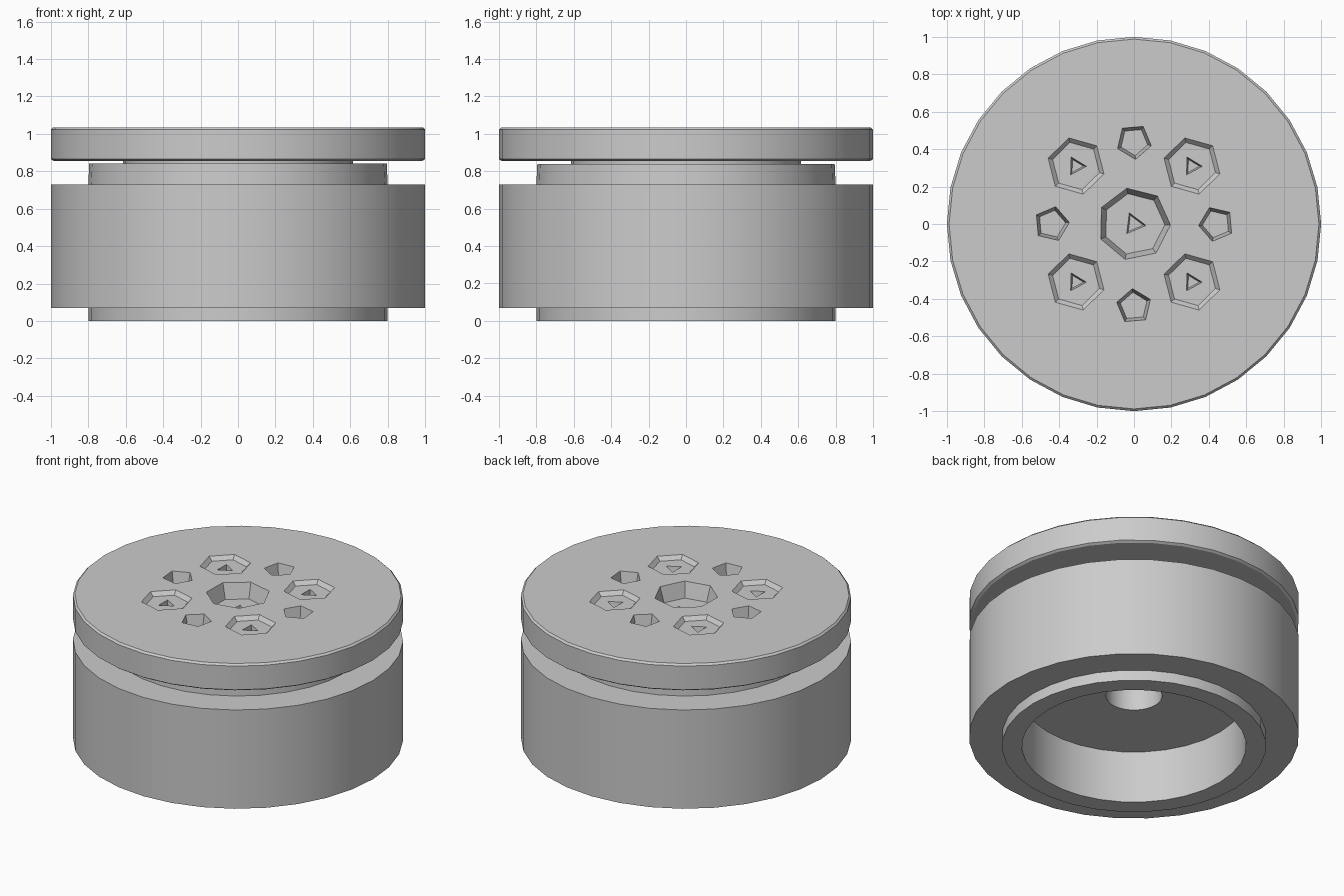
import bpy, bmesh, math
from mathutils import Matrix, Vector

cube = bpy.data.objects.get("Cube")
if cube:
    bpy.data.objects.remove(cube, do_unlink=True)

grey = bpy.data.materials.new("plain_grey")
grey.use_nodes = True
colour = (0.6, 0.6, 0.6, 1)
grey.diffuse_color = colour
grey.node_tree.nodes["Principled BSDF"].inputs["Base Color"].default_value = colour

TOP = 1.035


def add_object(name, bm):
    bmesh.ops.recalc_face_normals(bm, faces=bm.faces)
    mesh = bpy.data.meshes.new(name)
    bm.to_mesh(mesh)
    bm.free()
    mesh.materials.append(grey)
    obj = bpy.data.objects.new(name, mesh)
    bpy.context.collection.objects.link(obj)
    return obj


def lathe(name, profile, steps=32):
    """Turn a closed radius/height profile around the z axis."""
    bm = bmesh.new()
    verts = [bm.verts.new((r, 0, z)) for r, z in profile]
    edges = [bm.edges.new(pair) for pair in zip(verts, verts[1:])]
    bmesh.ops.spin(bm, geom=verts + edges, cent=(0, 0, 0), axis=(0, 0, 1),
                   angle=math.tau, steps=steps, use_merge=True)
    bmesh.ops.remove_doubles(bm, verts=bm.verts, dist=0.0005)
    return add_object(name, bm)


def activate(obj):
    bpy.ops.object.select_all(action='DESELECT')
    obj.select_set(True)
    bpy.context.view_layer.objects.active = obj


def cut_pit(target, x, y, sides, rim, floor, top, depth, turn=0):
    """Sink a tapered pit with its rim at height top."""
    bm = bmesh.new()
    extra = 0.02
    slope = (rim - floor) / depth
    height = depth + extra
    place = Matrix.Translation((x, y, top + (extra - depth) / 2)) @ Matrix.Rotation(turn, 4, 'Z')
    bmesh.ops.create_cone(bm, cap_ends=True, segments=sides, radius1=floor,
                          radius2=rim + slope * extra, depth=height, matrix=place)
    cutter = add_object("pit_cutter", bm)
    cutter.hide_render = True
    activate(target)
    mod = target.modifiers.new("pit", 'BOOLEAN')
    mod.operation = 'DIFFERENCE'
    mod.solver = 'EXACT'
    mod.object = cutter
    bpy.ops.object.modifier_apply(modifier=mod.name)
    bpy.data.objects.remove(cutter, do_unlink=True)


# Body with foot ring, hollow underside, centre bore, neck and spacer
body = lathe("body", [(0, 0.75), (0.17, 0.75), (0.17, 0.35), (0.68, 0.35),
                      (0.68, 0), (0.8, 0), (0.8, 0.07), (1, 0.07),
                      (1, 0.73), (0.8, 0.73), (0.795, 0.84), (0.615, 0.84),
                      (0.615, 0.87), (0, 0.87)])

# Top disc with a slight edge chamfer
cap = lathe("cap", [(0, 0.855), (0.985, 0.855), (1, 0.865),
                    (1, TOP - 0.012), (0.988, TOP), (0, TOP)])

# Centre pocket with a small three-sided socket
cut_pit(cap, 0, 0, 7, 0.195, 0.165, TOP, 0.1, 0.2)
cut_pit(cap, 0, 0, 3, 0.065, 0.05, TOP - 0.1, 0.03, 0.4)

for i in range(4):
    # Shallow screw seats on the diagonals
    a = math.pi / 4 + i * math.pi / 2
    seat = Vector((math.cos(a), math.sin(a))) * 0.438
    cut_pit(cap, seat.x, seat.y, 6, 0.155, 0.13, TOP, 0.025, 0.25)
    cut_pit(cap, seat.x, seat.y, 3, 0.055, 0.04, TOP - 0.025, 0.05, 0.5)
    # Small pits on the axes
    b = i * math.pi / 2
    cut_pit(cap, 0.44 * math.cos(b), 0.44 * math.sin(b), 5, 0.095, 0.075,
            TOP, 0.09, b + 0.4)

for obj in (body, cap):
    activate(obj)
    bpy.ops.object.shade_smooth_by_angle(angle=math.radians(25))
